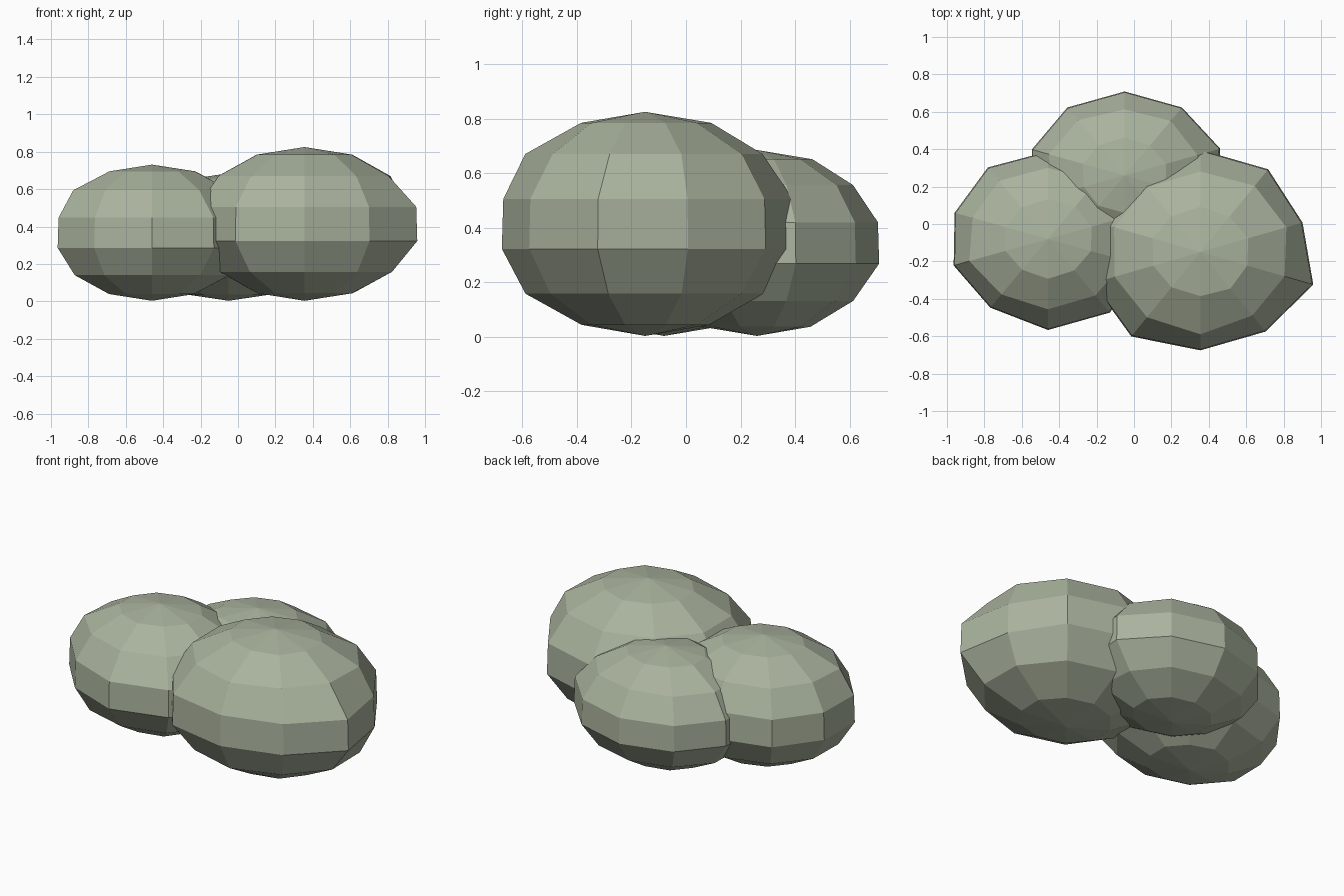
import bpy
import bmesh
import math
import random

cube = bpy.data.objects.get("Cube")
if cube:
    bpy.data.objects.remove(cube)

SIDES, RINGS = 10, 7
BASE = 0.003

# Foliage colour
leaf = bpy.data.materials.new("sage_green")
leaf.use_nodes = True
colour = (0.40, 0.45, 0.34, 1)
leaf.diffuse_color = colour
bsdf = leaf.node_tree.nodes["Principled BSDF"]
bsdf.inputs["Base Color"].default_value = colour
bsdf.inputs["Roughness"].default_value = 0.9


def lobe(name, centre, radii, belt, seed):
    """Flat-shaded ellipsoid, its columns pushed in or out by the belt factors."""
    rng = random.Random(seed)
    rx, ry, rz = radii
    bm = bmesh.new()
    bmesh.ops.create_uvsphere(bm, u_segments=SIDES, v_segments=RINGS, radius=1)
    for v in bm.verts:
        x, y, z = v.co
        push = 1.0
        if math.hypot(x, y) > 0.01:
            column = round(math.atan2(y, x) / math.tau * SIDES) % SIDES
            if abs(z) < 0.3:
                push = belt[column]
                if z > 0:
                    push -= 0.01
            else:
                push = 1 + rng.uniform(-0.025, 0.025)
        v.co = (x * rx * push, y * ry * push, z * rz)
    mesh = bpy.data.meshes.new(name)
    bm.to_mesh(mesh)
    bm.free()
    mesh.materials.append(leaf)
    ob = bpy.data.objects.new(name, mesh)
    ob.location = (centre[0], centre[1], BASE + rz)
    bpy.context.collection.objects.link(ob)
    return ob


# Three overlapping clumps of the bush
lobe("large_left_clump", (0.355, -0.15), (0.62, 0.55, 0.411),
     [1.05, 0.95, 1.02, 1, 1, 1, 1, 1.04, 0.98, 1.05], 1)
lobe("right_clump", (-0.46, -0.08), (0.555, 0.48, 0.364),
     [1, 1, 1, 1.01, 0.97, 1, 0.98, 0.97, 1.04, 1], 2)
lobe("back_clump", (-0.05, 0.26), (0.535, 0.46, 0.341),
     [1, 1.03, 1, 1, 1, 1, 1, 1, 1, 1], 3)
